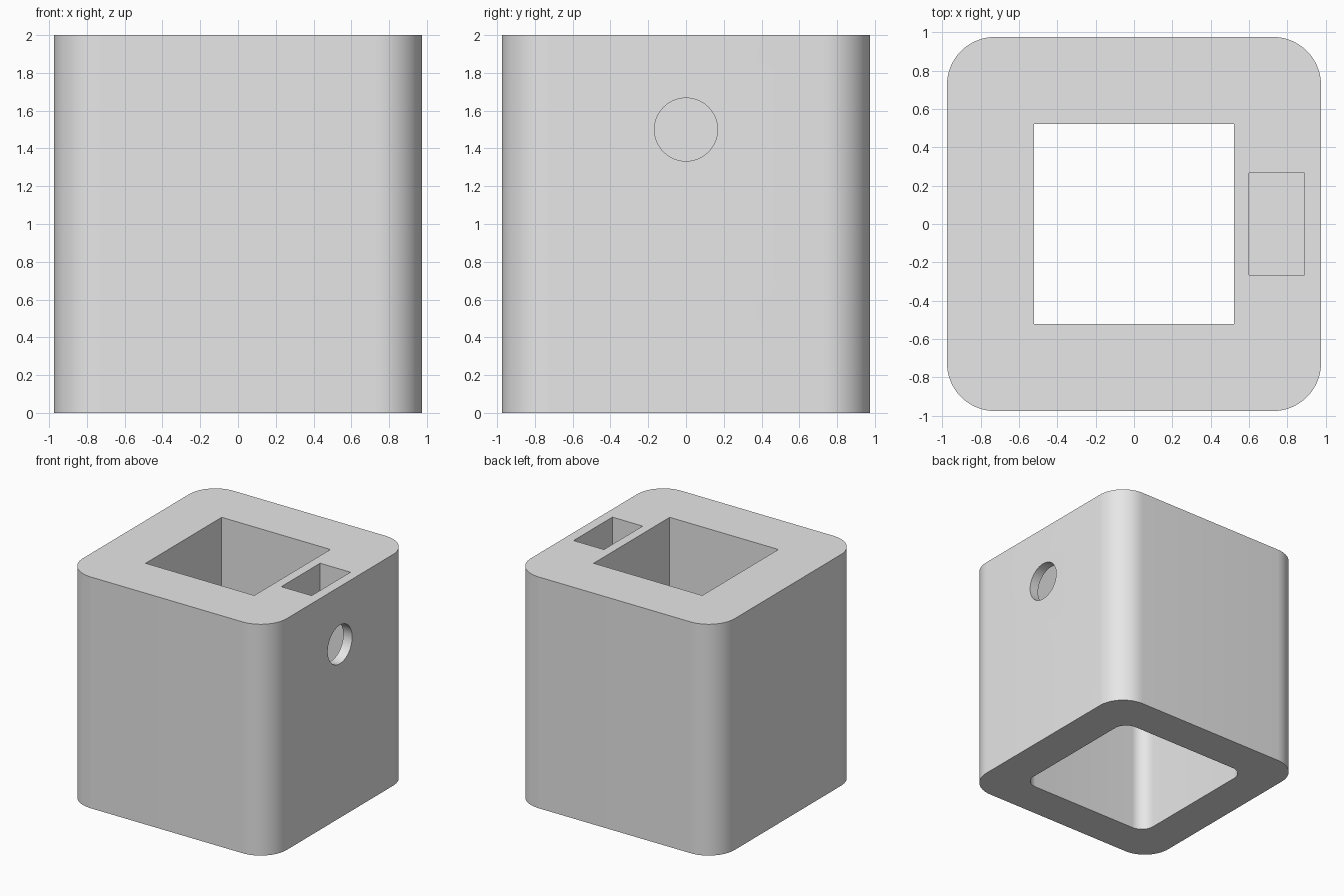
import bpy, bmesh, math

if "Cube" in bpy.data.objects:
    bpy.data.objects.remove(bpy.data.objects["Cube"])


def prism(name, cx, cy, hx, hy, z0, z1, r=0.0, seg=16):
    """Upright box, with rounded vertical corners when r > 0."""
    pts = []
    for i, (sx, sy) in enumerate([(1, 1), (-1, 1), (-1, -1), (1, -1)]):
        px, py = cx + sx * (hx - r), cy + sy * (hy - r)
        steps = range(seg + 1) if r else [0]
        for k in steps:
            a = math.pi / 2 * (i + k / seg)
            pts.append((px + r * math.cos(a), py + r * math.sin(a), z0))
    bm = bmesh.new()
    face = bm.faces.new([bm.verts.new(p) for p in pts])
    top = bmesh.ops.extrude_face_region(bm, geom=[face])
    verts = [g for g in top["geom"] if isinstance(g, bmesh.types.BMVert)]
    bmesh.ops.translate(bm, vec=(0, 0, z1 - z0), verts=verts)
    bmesh.ops.recalc_face_normals(bm, faces=bm.faces)
    mesh = bpy.data.meshes.new(name)
    bm.to_mesh(mesh)
    bm.free()
    obj = bpy.data.objects.new(name, mesh)
    bpy.context.collection.objects.link(obj)
    return obj


def cut(target, cutter):
    """Subtract the cutter and remove it."""
    cutter.hide_render = True
    mod = target.modifiers.new("cut", "BOOLEAN")
    mod.operation = "DIFFERENCE"
    mod.solver = "EXACT"
    mod.object = cutter
    bpy.context.view_layer.objects.active = target
    bpy.ops.object.modifier_apply(modifier=mod.name)
    bpy.data.objects.remove(cutter, do_unlink=True)


grey = bpy.data.materials.new("light grey")
grey.diffuse_color = (0.8, 0.8, 0.8, 1)
grey.use_nodes = True
grey.node_tree.nodes["Principled BSDF"].inputs["Base Color"].default_value = grey.diffuse_color

# Rounded block
body = prism("socket_block", 0, 0, 0.975, 0.975, 0, 2, 0.25)
body.data.materials.append(grey)

# Square opening from above, wider rounded socket from below
cut(body, prism("square_cutter", 0, 0, 0.52, 0.52, 0.5, 2.2))
cut(body, prism("socket_cutter", 0, 0, 0.64, 0.64, -0.2, 1.0, 0.12))

# Pocket in the right-hand wall
cut(body, prism("pocket_cutter", 0.745, 0, 0.145, 0.265, 1.05, 2.2))

# Round hole from the right face into the pocket
bpy.ops.mesh.primitive_cylinder_add(vertices=64, radius=0.167, depth=0.4,
                                    location=(0.95, 0, 1.5),
                                    rotation=(0, math.pi / 2, 0))
cut(body, bpy.context.object)

# Smooth rounded corners, sharp edges elsewhere
bpy.ops.object.select_all(action="DESELECT")
body.select_set(True)
bpy.context.view_layer.objects.active = body
bpy.ops.object.shade_smooth_by_angle(angle=math.radians(30))
